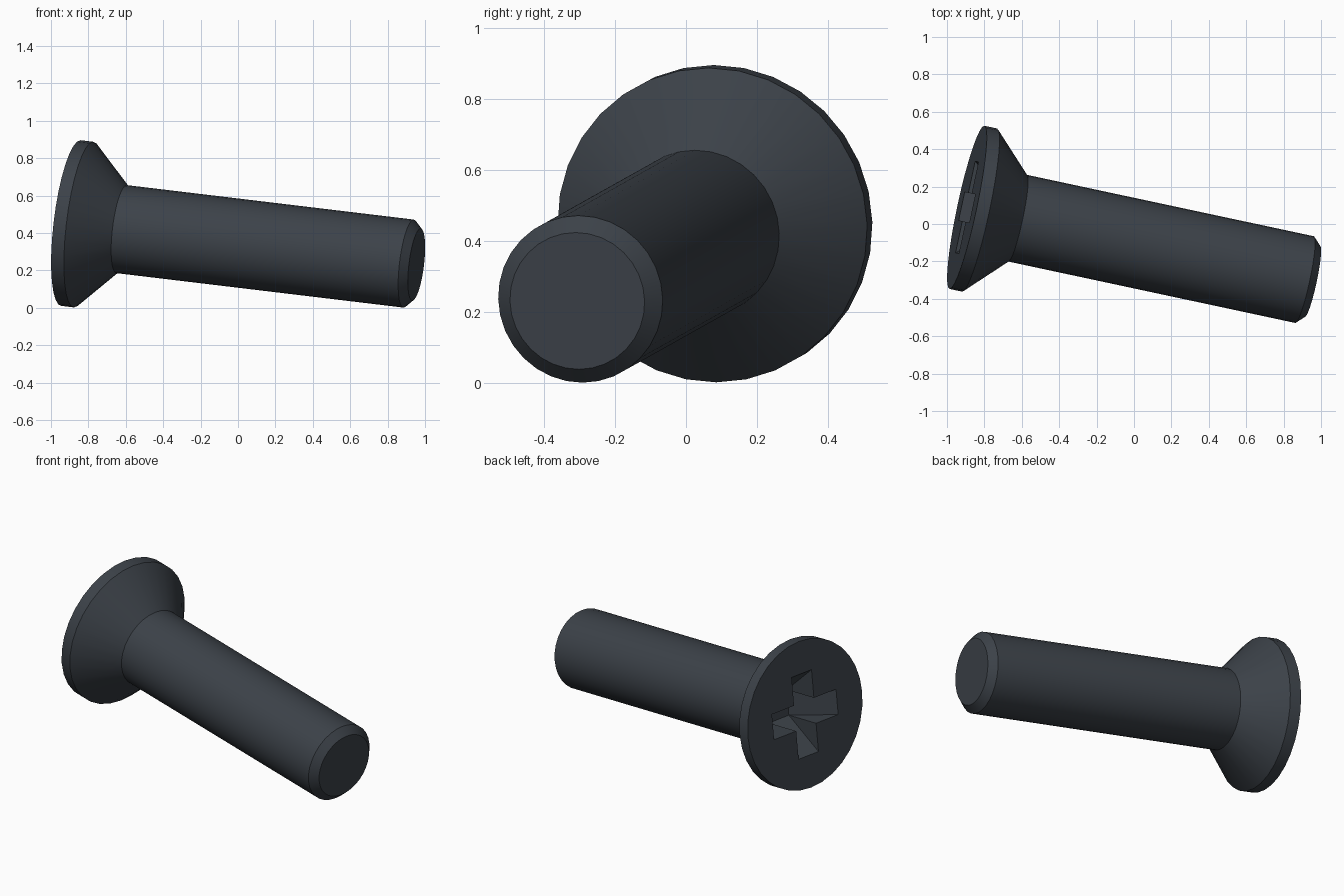
import bpy, bmesh
from math import cos, sin, pi
from mathutils import Matrix, Vector

cube = bpy.data.objects.get("Cube")
if cube:
    bpy.data.objects.remove(cube, do_unlink=True)

SIDES = 32
HEAD_R, SHAFT_R, TIP_R = 0.446, 0.237, 0.194
RIM, LENGTH = 0.07, 1.902
ARM, HALF, DEPTH = 0.25, 0.0775, 0.23   # cross recess

steel = bpy.data.materials.new("dark_steel")
steel.use_nodes = True
colour = (0.045, 0.054, 0.066, 1)
steel.diffuse_color = colour
bsdf = next(n for n in steel.node_tree.nodes if n.type == 'BSDF_PRINCIPLED')
bsdf.inputs["Base Color"].default_value = colour

bm = bmesh.new()


def ring(x, r):
    return [bm.verts.new((x, r * cos(2 * pi * i / SIDES), r * sin(2 * pi * i / SIDES)))
            for i in range(SIDES)]


# Body turned around the x axis: head rim, countersunk cone, shaft, chamfered tip
cone_end = RIM + HEAD_R - SHAFT_R
profile = [(0, HEAD_R), (RIM, HEAD_R), (cone_end, SHAFT_R),
           (LENGTH - (SHAFT_R - TIP_R), SHAFT_R), (LENGTH, TIP_R)]
rings = [ring(x, r) for x, r in profile]
for a, b in zip(rings, rings[1:]):
    for i in range(SIDES):
        j = (i + 1) % SIDES
        bm.faces.new((a[i], a[j], b[j], b[i]))
bm.faces.new(rings[-1])

# Cross recess: four arms whose floors slope down to a square bottom
outline, bottom = [], []
for k in range(4):
    turn = Matrix.Rotation(k * pi / 2, 3, 'X')
    for y, z in ((ARM, -HALF), (ARM, HALF), (HALF, HALF)):
        outline.append(bm.verts.new(turn @ Vector((0, y, z))))
    bottom.append(bm.verts.new(turn @ Vector((DEPTH, HALF, HALF))))
for k in range(4):
    end_a, end_b, corner = outline[3 * k:3 * k + 3]
    last = outline[3 * k - 1]
    bm.faces.new((end_a, end_b, bottom[k], bottom[k - 1]))
    bm.faces.new((end_b, corner, bottom[k]))
    bm.faces.new((last, end_a, bottom[k - 1]))
bm.faces.new(bottom)

# Flat head face around the recess
border = [e for e in bm.edges if len(e.link_faces) == 1]
bmesh.ops.triangle_fill(bm, edges=border, use_beauty=True, normal=(-1, 0, 0))
bmesh.ops.recalc_face_normals(bm, faces=bm.faces[:])

# Lay the screw down along its tilted axis
axis = Vector((1, -0.214, -0.12)).normalized()
across = Vector((0, 0, 1)).cross(axis).normalized()
up = axis.cross(across)
pose = Matrix((axis, across, up)).transposed().to_4x4()
pose.translation = (-0.893, 0.089, 0.453)
bm.transform(pose)

mesh = bpy.data.meshes.new("countersunk_screw")
bm.to_mesh(mesh)
bm.free()
mesh.materials.append(steel)
screw = bpy.data.objects.new("countersunk_screw", mesh)
bpy.context.collection.objects.link(screw)
bpy.ops.object.select_all(action='DESELECT')
screw.select_set(True)
bpy.context.view_layer.objects.active = screw
bpy.ops.object.shade_smooth_by_angle(angle=pi / 6)
